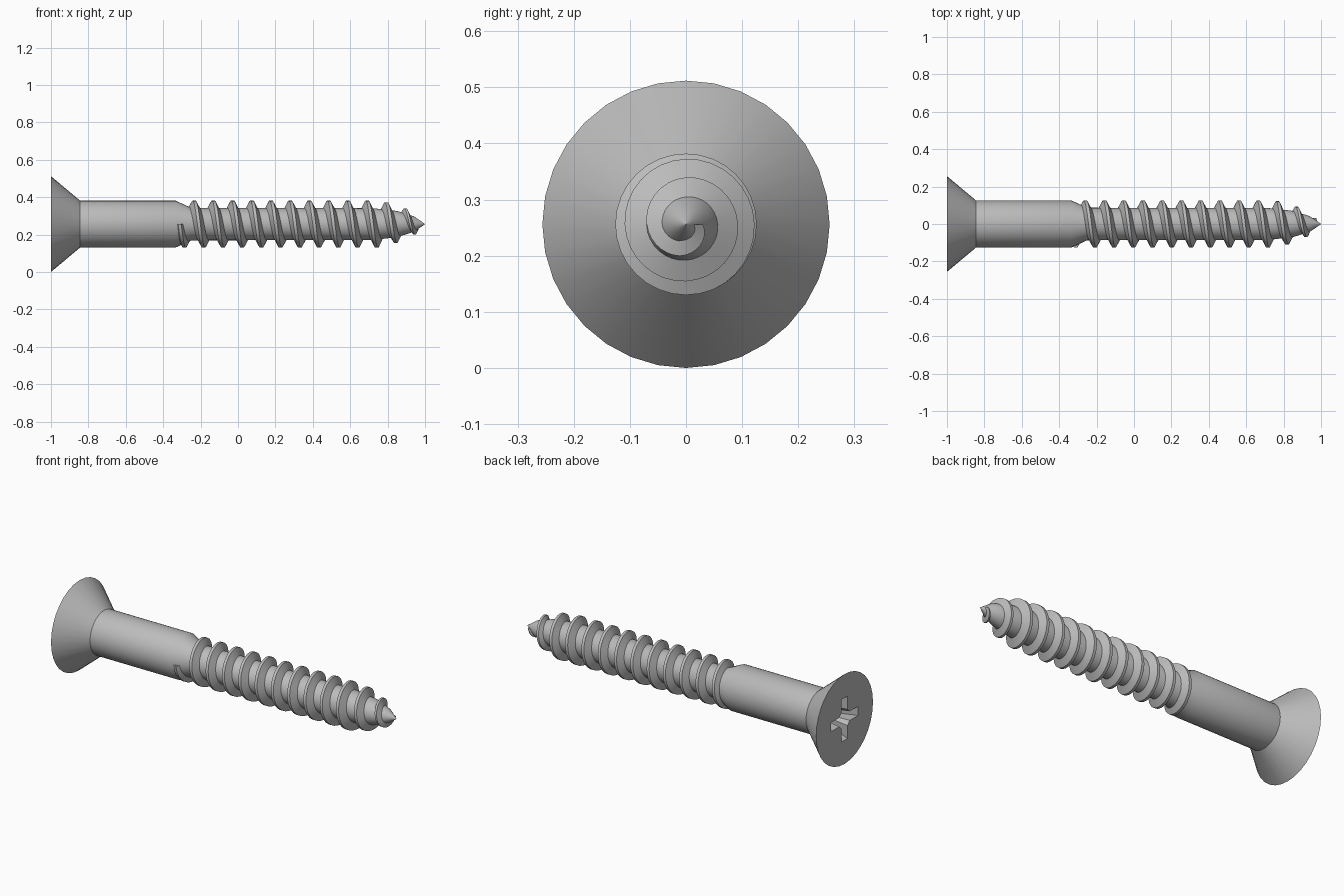
import bpy, bmesh, math
from mathutils import Vector

cube = bpy.data.objects.get("Cube")
if cube:
    bpy.data.objects.remove(cube)

AXIS_Z = 0.256
SIDES = 32
PITCH = 0.1028
TAU = math.tau

steel = bpy.data.materials.new("steel_grey")
steel.use_nodes = True
GREY = (0.5, 0.5, 0.5, 1)
steel.diffuse_color = GREY
steel.node_tree.nodes["Principled BSDF"].inputs["Base Color"].default_value = GREY


def polar(x, r, a):
    return Vector((x, r * math.cos(a), AXIS_Z + r * math.sin(a)))


def loft(name, rings, closed_caps=True):
    """Skin a list of equal-length point rings and cap both ends."""
    bm = bmesh.new()
    loops = [[bm.verts.new(p) for p in ring] for ring in rings]
    n = len(loops[0])
    for a, b in zip(loops, loops[1:]):
        for i in range(n):
            j = (i + 1) % n
            bm.faces.new((a[i], a[j], b[j], b[i]))
    bm.faces.new(loops[0])
    bm.faces.new(loops[-1])
    bmesh.ops.remove_doubles(bm, verts=bm.verts, dist=1e-5)
    bmesh.ops.recalc_face_normals(bm, faces=bm.faces)
    mesh = bpy.data.meshes.new(name)
    bm.to_mesh(mesh)
    bm.free()
    mesh.materials.append(steel)
    obj = bpy.data.objects.new(name, mesh)
    bpy.context.collection.objects.link(obj)
    return obj


def select_only(obj):
    bpy.ops.object.select_all(action="DESELECT")
    obj.select_set(True)
    bpy.context.view_layer.objects.active = obj


def interp(points, x):
    """Piecewise linear radius at x."""
    for (x0, r0), (x1, r1) in zip(points, points[1:]):
        if x <= x1:
            return r0 + (r1 - r0) * max(0, (x - x0) / (x1 - x0))
    return points[-1][1]


# Head, plain shank, threaded core and pointed tip as one turned body
body = [(-1, 0.256), (-0.845, 0.126), (-0.335, 0.126), (-0.25, 0.087),
        (0.72, 0.085), (0.85, 0.07), (0.94, 0.042), (1, 0.0005)]
screw_body = loft("screw_body", [[polar(x, r, TAU * i / SIDES) for i in range(SIDES)]
                                 for x, r in body])


# Cross-shaped driver recess, narrowing towards its floor
def cross(x, length, width, inner):
    quarter = [(length, -width), (length, width), (inner, width), (width, inner)]
    ring = []
    for k in range(4):
        c, s = [(1, 0), (0, 1), (-1, 0), (0, -1)][k]
        ring += [Vector((x, u * c - v * s, AXIS_Z + u * s + v * c)) for u, v in quarter]
    return ring


cutter = loft("recess_cutter", [cross(-1.02, 0.13, 0.027, 0.05),
                                cross(-0.87, 0.06, 0.018, 0.028)])
cutter.hide_render = True
cut = screw_body.modifiers.new("recess", "BOOLEAN")
cut.operation = "DIFFERENCE"
cut.solver = "EXACT"
cut.object = cutter
select_only(screw_body)
bpy.ops.object.modifier_apply(modifier=cut.name)
bpy.data.objects.remove(cutter)

# Right-handed thread swept along the core, shrinking over the tip
crest_radius = [(-0.32, 0.126), (0.75, 0.126), (0.80, 0.115), (0.85, 0.1),
                (0.90, 0.082), (0.945, 0.057), (0.975, 0.028)]
START, END = -0.312, 0.972
STEPS = round((END - START) / PITCH * SIDES)
rings = []
for i in range(STEPS + 1):
    turn = i / SIDES
    x = START + PITCH * turn
    a = math.pi + TAU * turn
    crest = interp(crest_radius, x)
    core = interp(body, x)
    size = min(1, max(0.3, (crest - core) / 0.035)) if x > 0 else 1
    root = min(core, 0.087)

    def foot(dx):
        return max(0.002, min(root, interp(body, x + dx)) - 0.004)

    base, top = 0.03 * size, 0.008 * size
    rings.append([polar(x - base, foot(-base), a), polar(x - top, crest, a),
                  polar(x + top, crest, a), polar(x + base, foot(base), a)])
thread = loft("thread", rings)

# Smooth turned surfaces with crisp edges
for obj in (screw_body, thread):
    select_only(obj)
    bpy.ops.object.shade_smooth_by_angle(angle=math.radians(30))
